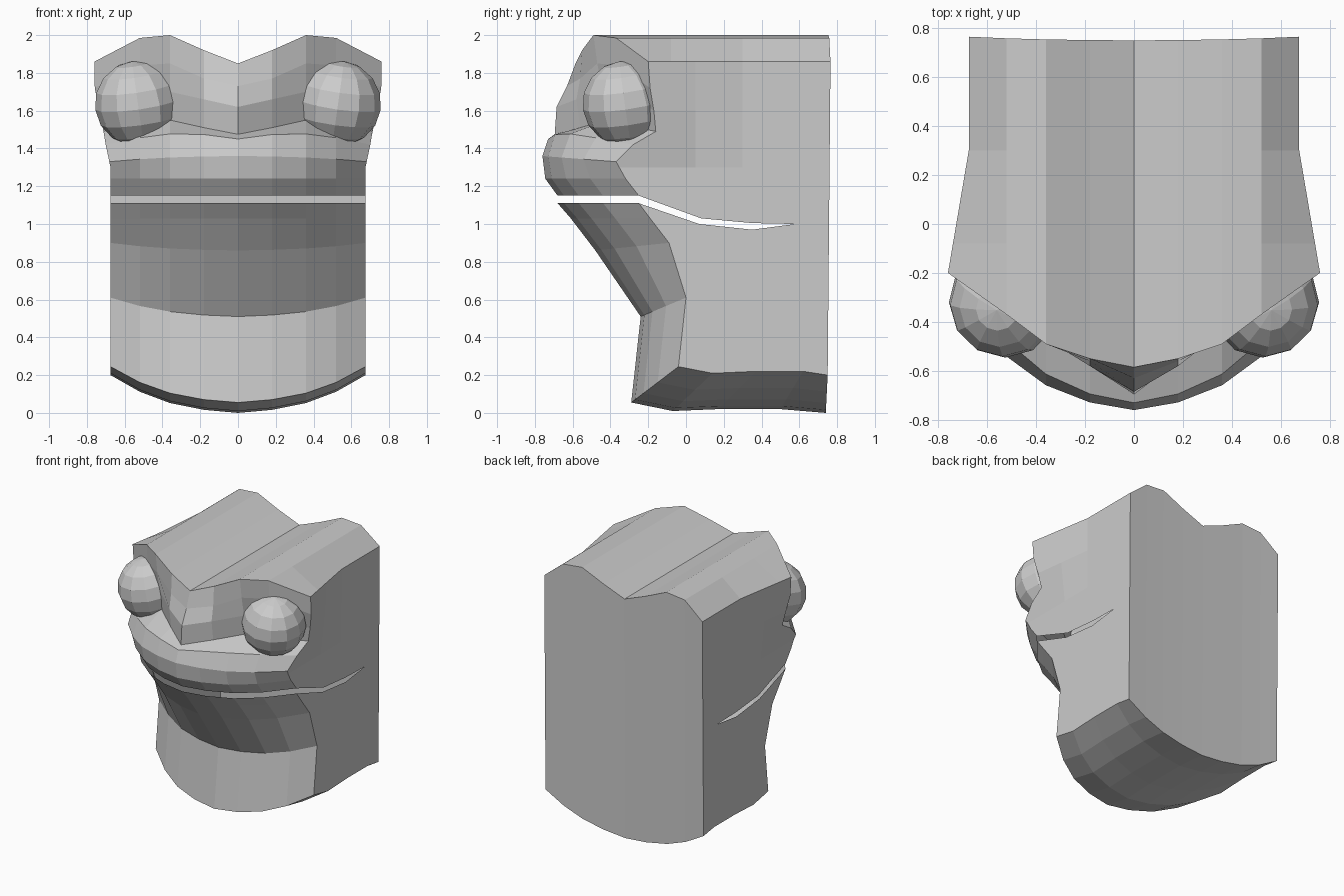
import bpy, bmesh, math
from mathutils import Vector, Matrix

cube = bpy.data.objects.get("Cube")
if cube:
    bpy.data.objects.remove(cube)

grey = bpy.data.materials.new("plain_grey")
grey.use_nodes = True
colour = (0.6, 0.6, 0.6, 1)
grey.diffuse_color = colour
grey.node_tree.nodes["Principled BSDF"].inputs["Base Color"].default_value = colour


def finish(bm, name):
    mesh = bpy.data.meshes.new(name)
    bm.to_mesh(mesh)
    bm.free()
    mesh.materials.append(grey)
    obj = bpy.data.objects.new(name, mesh)
    bpy.context.collection.objects.link(obj)
    return obj


def lerp(pair, t):
    return Vector(pair[0]).lerp(Vector(pair[1]), t)


# Cross-section stations from the middle to the side, and how far each is swept back
WIDTHS = [0, 0.18, 0.36, 0.52, 0.675]
SWEEP = [0, 0.08, 0.26, 0.56, 1]

# (y, z) of each profile point at the middle and at the side
LOWER = [((-.68, 1.11), (-.25, 1.11)), ((-.61, 1.03), (-.19, 1.03)),
         ((-.48, .86), (-.09, .90)), ((-.24, .51), (0, .61)),
         ((-.29, .055), (-.04, .245)), ((-.07, .01), (.14, .21)),
         ((.17, .02), (.37, .22)), ((.5, .02), (.62, .22)),
         ((.74, 0), (.75, .2))]
SNOUT = [((-.73, 1.45), (-.28, 1.42)), ((-.76, 1.36), (-.37, 1.33)),
         ((-.745, 1.24), (-.32, 1.24)), ((-.68, 1.15), (-.25, 1.15))]

# Crown height and the brow rows (y, z) at each station
CROWN = [1.85, 1.92, 2.0, 1.985, 1.86]
BROW = [[(-.585, 1.85), (-.55, 1.92), (-.49, 2.0), (-.37, 1.985), (-.2, 1.86)],
        [(-.63, 1.73), (-.56, 1.77), (-.47, 1.85), (-.36, 1.84), (-.19, 1.72)],
        [(-.685, 1.62), (-.58, 1.66), (-.44, 1.7), (-.32, 1.7), (-.17, 1.6)],
        [(-.695, 1.475), (-.56, 1.51), (-.42, 1.55), (-.3, 1.52), (-.16, 1.49)]]
MOUTH_SLIT = [(.08, 1.03), (.35, 1.005), (.58, 1.0), (.35, .97), (.07, 1.0)]


def profile(i):
    t = SWEEP[i]
    pts = [lerp(p, t) for p in LOWER]
    pts += [(.75 + .015 * t, CROWN[i]), (.3, CROWN[i]), (-.08, CROWN[i])]
    pts += [row[i] for row in BROW]
    arch = .035 * math.sin(math.pi * WIDTHS[i] / WIDTHS[-1])
    for k, p in enumerate(SNOUT):
        pts.append(lerp(p, t) + Vector((0, arch if k == 0 else 0)))
    return pts


# Head: lofted open shell, with the mouth left as a gap
bm = bmesh.new()
rings = []
for i in [-4, -3, -2, -1, 0, 1, 2, 3, 4]:
    x = math.copysign(WIDTHS[abs(i)], i)
    rings.append([bm.verts.new((x, p[0], p[1])) for p in profile(abs(i))])
for a, b in zip(rings, rings[1:]):
    for k in range(len(a) - 1):
        bm.faces.new((a[k], b[k], b[k + 1], a[k + 1]))

# Side walls with the mouth slit notched in
for ring in (rings[0], rings[-1]):
    x = ring[0].co.x
    bm.faces.new(ring + [bm.verts.new((x, y, z)) for y, z in MOUTH_SLIT])


def cut_sides(co, no, above):
    faces = [f for f in bm.faces
             if all(abs(v.co.x) > .67 for v in f.verts)
             and f.calc_center_median().z > above]
    geom = faces + list({e for f in faces for e in f.edges})
    geom += list({v for f in faces for v in f.verts})
    bmesh.ops.bisect_plane(bm, geom=geom, plane_co=co, plane_no=no, dist=1e-4)


cut_sides((0, 0, 1.3), (0, 0, 1), 0)
cut_sides((0, 0, 1.6), (0, 0, 1), 1.3)
for y in (.3, .05):
    cut_sides((0, y, 0), (0, 1, 0), 1.3)


# Flare the upper side walls outward toward the brow
def clamp(v):
    return max(0, min(1, v))


for v in bm.verts:
    if abs(v.co.x) > .67:
        flare = .085 * clamp((v.co.z - 1.3) / .4) * clamp((.3 - v.co.y) / .5)
        v.co.x += math.copysign(flare, v.co.x)
bmesh.ops.recalc_face_normals(bm, faces=bm.faces[:])
# Make sure the shell faces outward
back = max(bm.faces, key=lambda f: f.calc_center_median().y)
if back.normal.y < 0:
    bmesh.ops.reverse_faces(bm, faces=bm.faces[:])
finish(bm, "head")

# Bulging eyes
for side, name in ((1, "left_eye"), (-1, "right_eye")):
    bm = bmesh.new()
    bmesh.ops.create_uvsphere(bm, u_segments=12, v_segments=8, radius=.228)
    eye = finish(bm, name)
    eye.location = (side * .53, -.32, 1.637)
    eye.rotation_euler = (math.radians(8), math.radians(side * 8), 0)
